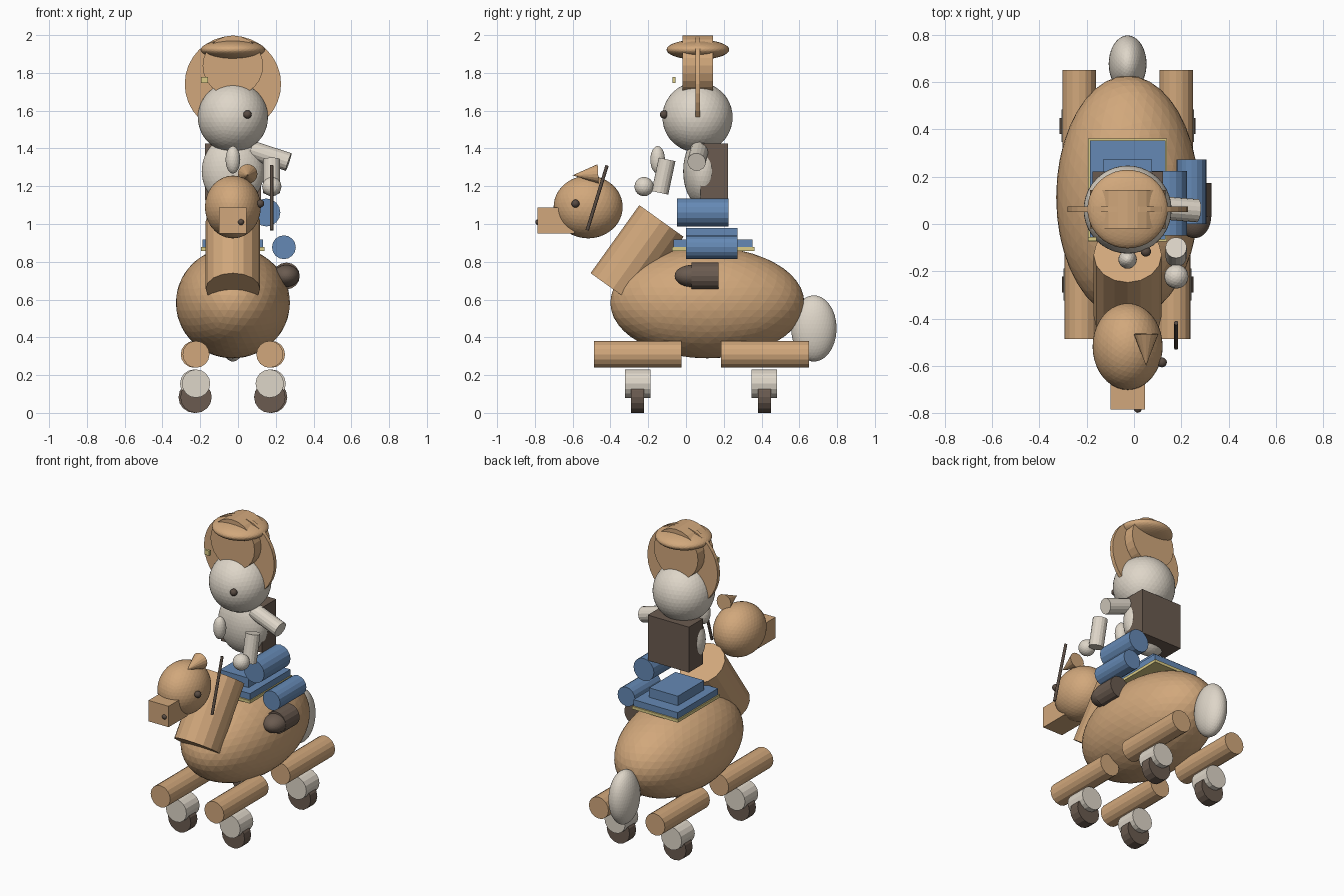
import bpy
import math
from mathutils import Vector

cube = bpy.data.objects.get("Cube")
if cube:
    bpy.data.objects.remove(cube, do_unlink=True)

CX = -0.027  # centre plane of the toy


def make_material(name, rgb):
    mat = bpy.data.materials.new(name)
    mat.use_nodes = True
    colour = (*rgb, 1.0)
    mat.diffuse_color = colour
    for node in mat.node_tree.nodes:
        if node.type == 'BSDF_PRINCIPLED':
            node.inputs["Base Color"].default_value = colour
            node.inputs["Roughness"].default_value = 0.8
    return mat


TAN = make_material("tan", (0.64, 0.39, 0.2))
CREAM = make_material("cream", (0.73, 0.67, 0.58))
LEATHER = make_material("leather_brown", (0.145, 0.105, 0.08))
DARK = make_material("dark_brown", (0.1, 0.072, 0.056))
BLUE = make_material("blue", (0.13, 0.25, 0.46))
YELLOW = make_material("yellow", (0.7, 0.6, 0.24))


def finish(name, mat):
    obj = bpy.context.object
    obj.name = name
    obj.data.name = name
    obj.data.materials.append(mat)
    return obj


def ball(name, mat, centre, radii, detail=4):
    bpy.ops.mesh.primitive_ico_sphere_add(subdivisions=detail, radius=1, location=centre)
    bpy.context.object.scale = radii if isinstance(radii, tuple) else (radii,) * 3
    return finish(name, mat)


def box(name, mat, low, high):
    low, high = Vector(low), Vector(high)
    bpy.ops.mesh.primitive_cube_add(size=1, location=(low + high) / 2)
    bpy.context.object.scale = high - low
    return finish(name, mat)


def rod(name, mat, start, end, radius, tip=None, sides=16):
    """Cylinder (or cone, when tip is given) between two points."""
    start, end = Vector(start), Vector(end)
    axis = end - start
    bpy.ops.mesh.primitive_cone_add(
        vertices=sides, radius1=radius, radius2=radius if tip is None else tip,
        depth=axis.length, location=(start + end) / 2,
        rotation=axis.to_track_quat('Z', 'Y').to_euler())
    return finish(name, mat)


def rod_y(name, mat, x, z, y0, y1, radius, sides=16):
    return rod(name, mat, (x, y0, z), (x, y1, z), radius, sides=sides)


# Horse body, neck and tail
ball("horse_body", TAN, (CX, 0.113, 0.583), (0.302, 0.514, 0.294))
rod("horse_neck", TAN, (CX, -0.388, 0.656), (CX, -0.13, 1.016), 0.144)
ball("horse_tail", CREAM, (CX, 0.677, 0.447), (0.08, 0.12, 0.175))

# Horse head
ball("horse_head", TAN, (CX, -0.518, 1.09), (0.148, 0.183, 0.166))
box("horse_muzzle", TAN, (CX - 0.073, -0.785, 0.95), (CX + 0.073, -0.59, 1.087))
ball("horse_nostril", DARK, (0.016, -0.782, 1.01), 0.016, 3)
ball("horse_eye", DARK, (0.118, -0.585, 1.108), 0.021, 3)
rod("horse_ear", TAN, (0.051, -0.465, 1.265), (0.051, -0.6, 1.258), 0.052, tip=0)
rod("rein", DARK, (0.178, -0.418, 1.31), (0.178, -0.523, 0.967), 0.009)

# Legs lying along the body, each with a hoof and a wheel
for end, mid, offset, y0, y1 in (("front", -0.256, 0.195, -0.487, -0.024),
                                 ("rear", 0.415, 0.205, 0.185, 0.651)):
    for side, sign in (("left", 1), ("right", -1)):
        x = CX + sign * offset
        rod_y(f"{end}_{side}_leg", TAN, x, 0.31, y0, y1, 0.071)
        rod_y(f"{end}_{side}_hoof", CREAM, x, 0.155, mid - 0.068, mid + 0.068, 0.075)
        rod_y(f"{end}_{side}_wheel", LEATHER, x, 0.083, mid - 0.034, mid + 0.034, 0.083)

# Blanket and saddle
box("blanket_trim", YELLOW, (-0.195, -0.075, 0.858), (0.139, 0.362, 0.877))
box("blanket", BLUE, (-0.187, -0.065, 0.868), (0.133, 0.353, 0.918))
box("saddle", BLUE, (-0.131, 0.0, 0.915), (0.077, 0.272, 0.98))

# Rider's leg and boot
rod_y("rider_thigh", BLUE, 0.15, 1.061, -0.048, 0.224, 0.074)
rod_y("rider_shin", BLUE, 0.243, 0.877, 0.0, 0.272, 0.063)
rod_y("boot_shaft", LEATHER, 0.256, 0.725, 0.03, 0.173, 0.071)
ball("boot_toe", LEATHER, (0.256, 0.03, 0.725), (0.07, 0.09, 0.058))

# Rider's torso and backpack
ball("rider_torso", CREAM, (CX, 0.092, 1.28), (0.165, 0.107, 0.19))
box("backpack", LEATHER, (CX - 0.149, 0.077, 1.128), (CX + 0.149, 0.222, 1.426))

# Rider's arm
rod("rider_upper_arm", CREAM, (0.07, 0.072, 1.393), (0.268, 0.056, 1.328), 0.049)
rod("rider_forearm", CREAM, (0.178, -0.1, 1.342), (0.178, -0.138, 1.165), 0.045)
ball("rider_hand", CREAM, (0.179, -0.222, 1.198), 0.051, 3)

# Rider's head
ball("rider_head", CREAM, (CX, 0.061, 1.565), 0.186)
ball("rider_eye", DARK, (0.05, -0.116, 1.58), 0.022, 3)
ball("rider_beard", CREAM, (CX, -0.15, 1.34), (0.039, 0.039, 0.073), 3)

# Hat with upright brim
rod_y("hat_brim", TAN, CX, 1.741, 0.05, 0.075, 0.255, sides=32)
rod_y("hat_crown", TAN, CX, 1.838, -0.018, 0.143, 0.16, sides=24)
ball("hat_top", TAN, (CX, 0.063, 1.923), (0.17, 0.166, 0.053))
box("hat_badge", YELLOW, (-0.195, -0.071, 1.746), (-0.159, -0.055, 1.778))
